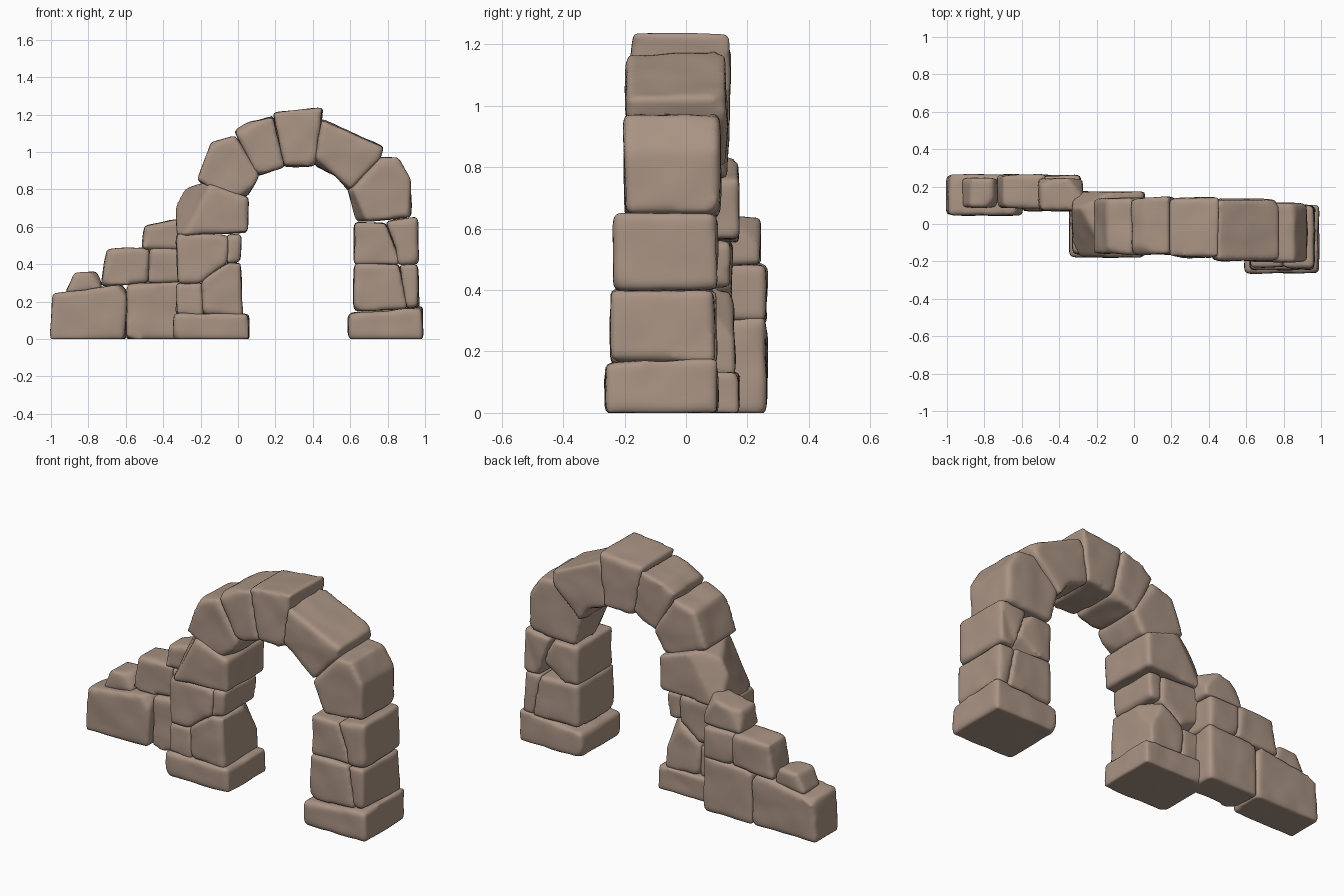
import bpy, bmesh, random
from mathutils import Vector, noise

if "Cube" in bpy.data.objects:
    bpy.data.objects.remove(bpy.data.objects["Cube"])

random.seed(7)
stone_mat = bpy.data.materials.new("warm grey stone")
stone_mat.diffuse_color = (0.40, 0.295, 0.23, 1)
stone_mat.use_nodes = True
stone_mat.node_tree.nodes["Principled BSDF"].inputs["Base Color"].default_value = stone_mat.diffuse_color


def box(x0, x1, z0, z1):
    return [(x0, z0), (x1, z0), (x1, z1), (x0, z1)]


def stone(name, outline, y0, y1, chips=3, jitter=0.006):
    """Prism from an x-z outline, with chipped corners, worn edges and a lumpy surface."""
    bm = bmesh.new()
    mid = Vector((sum(p[0] for p in outline) / len(outline), (y0 + y1) / 2,
                  sum(p[1] for p in outline) / len(outline)))
    rings = []
    for y in (y0, y1):
        ring = []
        for x, z in outline:
            co = Vector((x, y, z))
            co += Vector([random.uniform(-jitter, jitter) for _ in range(3)])
            if z < 0.01:
                co.z = 0
            ring.append(bm.verts.new(co))
        rings.append(ring)
    a, b = rings
    n = len(a)
    bm.faces.new(a)
    bm.faces.new(b[::-1])
    for i in range(n):
        bm.faces.new((a[i], b[i], b[(i + 1) % n], a[(i + 1) % n]))
    bmesh.ops.recalc_face_normals(bm, faces=bm.faces)

    # knock off a few random corners
    for c in random.sample([v.co.copy() for v in bm.verts], chips):
        out = c - mid
        d = Vector([(1 if k > 0 else -1) * random.uniform(0.3, 1) for k in out]).normalized()
        cut = bmesh.ops.bisect_plane(bm, geom=bm.verts[:] + bm.edges[:] + bm.faces[:],
                                     plane_co=c - d * random.uniform(0.012, 0.03),
                                     plane_no=d, clear_outer=True)
        edges = [e for e in cut["geom_cut"] if isinstance(e, bmesh.types.BMEdge)]
        if edges:
            bmesh.ops.holes_fill(bm, edges=edges)

    mesh = bpy.data.meshes.new(name)
    bm.to_mesh(mesh)
    bm.free()
    ob = bpy.data.objects.new(name, mesh)
    bpy.context.collection.objects.link(ob)

    # even skin, then worn edges
    rm = ob.modifiers.new("skin", 'REMESH')
    rm.mode = 'VOXEL'
    rm.voxel_size = 0.014
    sm = ob.modifiers.new("wear", 'SMOOTH')
    sm.factor = 0.5
    sm.iterations = 7
    dg = bpy.context.evaluated_depsgraph_get()
    worn = bpy.data.meshes.new_from_object(ob.evaluated_get(dg))
    ob.modifiers.clear()
    ob.data = worn
    bpy.data.meshes.remove(mesh)
    worn.name = name
    shift = Vector((random.random(), random.random(), random.random())) * 20
    offs = [v.normal * (0.005 * noise.noise(v.co * 9 + shift) + 0.002) for v in worn.vertices]
    for v, o in zip(worn.vertices, offs):
        v.co += o
        v.co.z = max(v.co.z, 0)
    worn.materials.clear()
    worn.materials.append(stone_mat)
    for p in worn.polygons:
        p.use_smooth = True
        p.material_index = 0
    return ob


# right pillar
stone("right_base", [(.59, 0), (.995, 0), (.985, .17), (.595, .14)], -.26, .10)
stone("right_lower_inner", [(.62, .15), (.905, .165), (.86, .395), (.62, .405)], -.24, .095)
stone("right_lower_outer", [(.905, .165), (.965, .17), (.965, .40), (.86, .395)], -.245, .09, 1)
stone("right_upper_inner", [(.62, .40), (.86, .395), (.85, .46), (.79, .62), (.62, .625)], -.23, .10)
stone("right_upper_outer", [(.86, .395), (.96, .405), (.96, .65), (.79, .625), (.85, .48)],
      -.235, .10, 1)
stone("right_springer", [(.63, .63), (.92, .65), (.92, .86), (.85, .965), (.73, .97),
                         (.64, .91), (.585, .82)], -.20, .11)

# arch ring
stone("arch_right", [(.445, 1.175), (.775, 1.03), (.755, .965), (.59, .795), (.52, .88),
                     (.41, .93)], -.19, .13)
stone("keystone", [(.19, 1.205), (.455, 1.24), (.415, .925), (.245, .925)], -.175, .14, 2)
stone("arch_left_upper", [(-.02, 1.11), (.05, 1.16), (.19, 1.19), (.25, .925), (.095, .87)],
      -.16, .14)
stone("arch_left_lower", [(-.21, .85), (-.14, 1.045), (-.02, 1.085), (.11, .88), (.05, .765),
                          (-.09, .765)], -.16, .14)

# left pillar
stone("left_base", box(-.345, .055, 0, .135), -.178, .172)
stone("left_lower_small", box(-.33, -.19, .125, .30), -.155, .15, 1)
stone("left_lower_large", [(-.19, .125), (.022, .125), (.018, .41), (-.05, .41), (-.2, .305)],
      -.165, .155)
stone("left_upper_large", [(-.325, .29), (-.2, .30), (-.055, .405), (-.055, .555), (-.33, .56)],
      -.16, .15)
stone("left_upper_small", box(-.06, .015, .405, .56), -.15, .145, 1)
stone("left_cap", [(-.325, .555), (.05, .57), (.05, .76), (-.17, .835), (-.345, .79)],
      -.175, .17)

# stepped broken wall behind the left pillar
stone("wall_end", [(-1.0, 0), (-.6, 0), (-.595, .26), (-.63, .29), (-.985, .24)], .05, .262)
stone("wall_lower", [(-.6, 0), (-.285, 0), (-.285, .31), (-.59, .29)], .07, .26)
stone("wall_loose_cap", [(-.925, .24), (-.87, .35), (-.76, .36), (-.73, .30), (-.735, .265)],
      .09, .245, 1)
stone("wall_middle_outer", [(-.74, .285), (-.475, .30), (-.475, .49), (-.70, .48)], .085, .262)
stone("wall_middle_inner", box(-.475, -.285, .30, .485), .075, .26, 2)
stone("wall_top", [(-.51, .48), (-.275, .48), (-.275, .635), (-.34, .635), (-.495, .605)],
      .07, .24)
